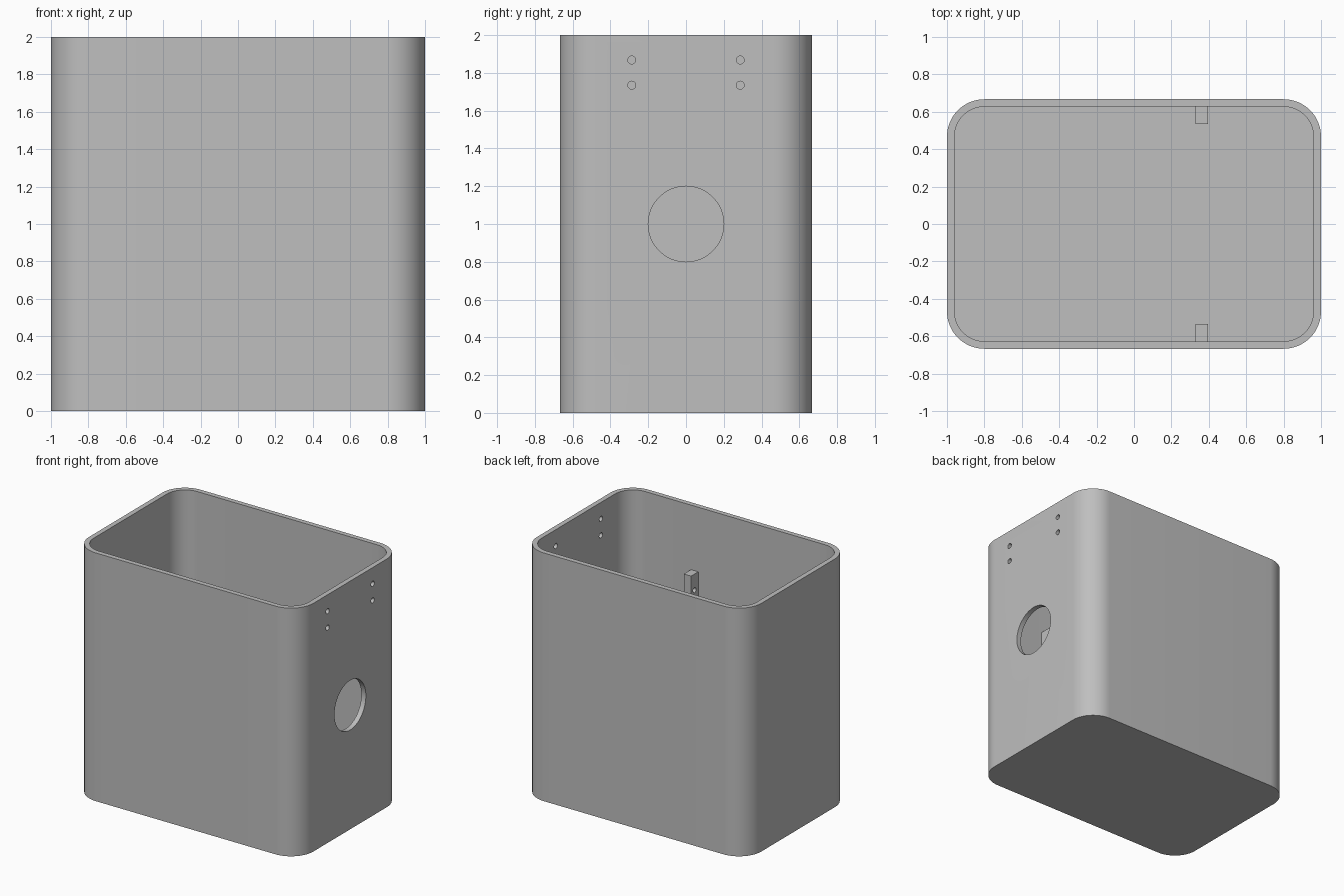
import bpy, bmesh, math
from mathutils import Matrix

if "Cube" in bpy.data.objects:
    bpy.data.objects.remove(bpy.data.objects["Cube"], do_unlink=True)

HALF_X, HALF_Y, HEIGHT = 1.0, 0.667, 2.0
WALL, RADIUS = 0.04, 0.2

grey = bpy.data.materials.new("plain grey")
grey.use_nodes = True
COLOUR = (0.52, 0.52, 0.52, 1)
grey.diffuse_color = COLOUR
grey.node_tree.nodes["Principled BSDF"].inputs["Base Color"].default_value = COLOUR


def make_object(name, bm):
    bmesh.ops.recalc_face_normals(bm, faces=bm.faces)
    mesh = bpy.data.meshes.new(name)
    bm.to_mesh(mesh)
    bm.free()
    mesh.materials.append(grey)
    obj = bpy.data.objects.new(name, mesh)
    bpy.context.collection.objects.link(obj)
    return obj


def rounded_prism(name, inset, bottom, top, steps=16):
    """Upright prism with rounded corners, set in from the outer outline."""
    bm = bmesh.new()
    r = RADIUS - inset
    outline = []
    for corner, (sx, sy) in enumerate([(1, 1), (-1, 1), (-1, -1), (1, -1)]):
        for i in range(steps + 1):
            a = (corner + i / steps) * math.pi / 2
            outline.append(bm.verts.new((sx * (HALF_X - RADIUS) + r * math.cos(a),
                                         sy * (HALF_Y - RADIUS) + r * math.sin(a), bottom)))
    base = bm.faces.new(outline)
    result = bmesh.ops.extrude_face_region(bm, geom=[base], use_keep_orig=True)
    raised = [g for g in result["geom"] if isinstance(g, bmesh.types.BMVert)]
    bmesh.ops.translate(bm, verts=raised, vec=(0, 0, top - bottom))
    return make_object(name, bm)


def drill(name, x, y, z, radius, length, sides):
    """Cylinder along x, used as a cutter."""
    bm = bmesh.new()
    place = Matrix.Translation((x, y, z)) @ Matrix.Rotation(math.pi / 2, 4, "Y")
    bmesh.ops.create_cone(bm, cap_ends=True, segments=sides, radius1=radius,
                          radius2=radius, depth=length, matrix=place)
    return make_object(name, bm)


def cut(target, cutter):
    cutter.hide_render = True
    mod = target.modifiers.new("cut", "BOOLEAN")
    mod.operation = "DIFFERENCE"
    mod.solver = "EXACT"
    mod.object = cutter
    bpy.context.view_layer.objects.active = target
    bpy.ops.object.modifier_apply(modifier=mod.name)
    bpy.data.objects.remove(cutter, do_unlink=True)


def smooth(obj):
    bpy.ops.object.select_all(action="DESELECT")
    obj.select_set(True)
    bpy.context.view_layer.objects.active = obj
    bpy.ops.object.shade_smooth_by_angle(angle=math.radians(30))


# Open-topped container with a floor
container = rounded_prism("container", 0, 0, HEIGHT)
cut(container, rounded_prism("cavity_cutter", WALL, WALL, HEIGHT + 0.1))

# Large port and four screw holes through one end wall
cut(container, drill("port_cutter", HALF_X, 0, 1, 0.2, 0.2, 64))
for y in (-0.287, 0.287):
    for z in (1.735, 1.868):
        cut(container, drill("screw_cutter", HALF_X, y, z, 0.021, 0.2, 24))
smooth(container)

# Inner mounting posts on the two long walls, each with a screw hole
for side, name in ((-1, "front_post"), (1, "back_post")):
    bm = bmesh.new()
    outer, inner = HALF_Y - WALL, 0.535
    place = (Matrix.Translation((0.362, side * (outer + inner) / 2, (WALL + 1.48) / 2))
             @ Matrix.Diagonal((0.065, outer - inner, 1.48 - WALL, 1)))
    bmesh.ops.create_cube(bm, size=1, matrix=place)
    post = make_object(name, bm)
    cut(post, drill("post_cutter", 0.362, side * 0.58, 1.35, 0.02, 0.2, 24))
    smooth(post)
